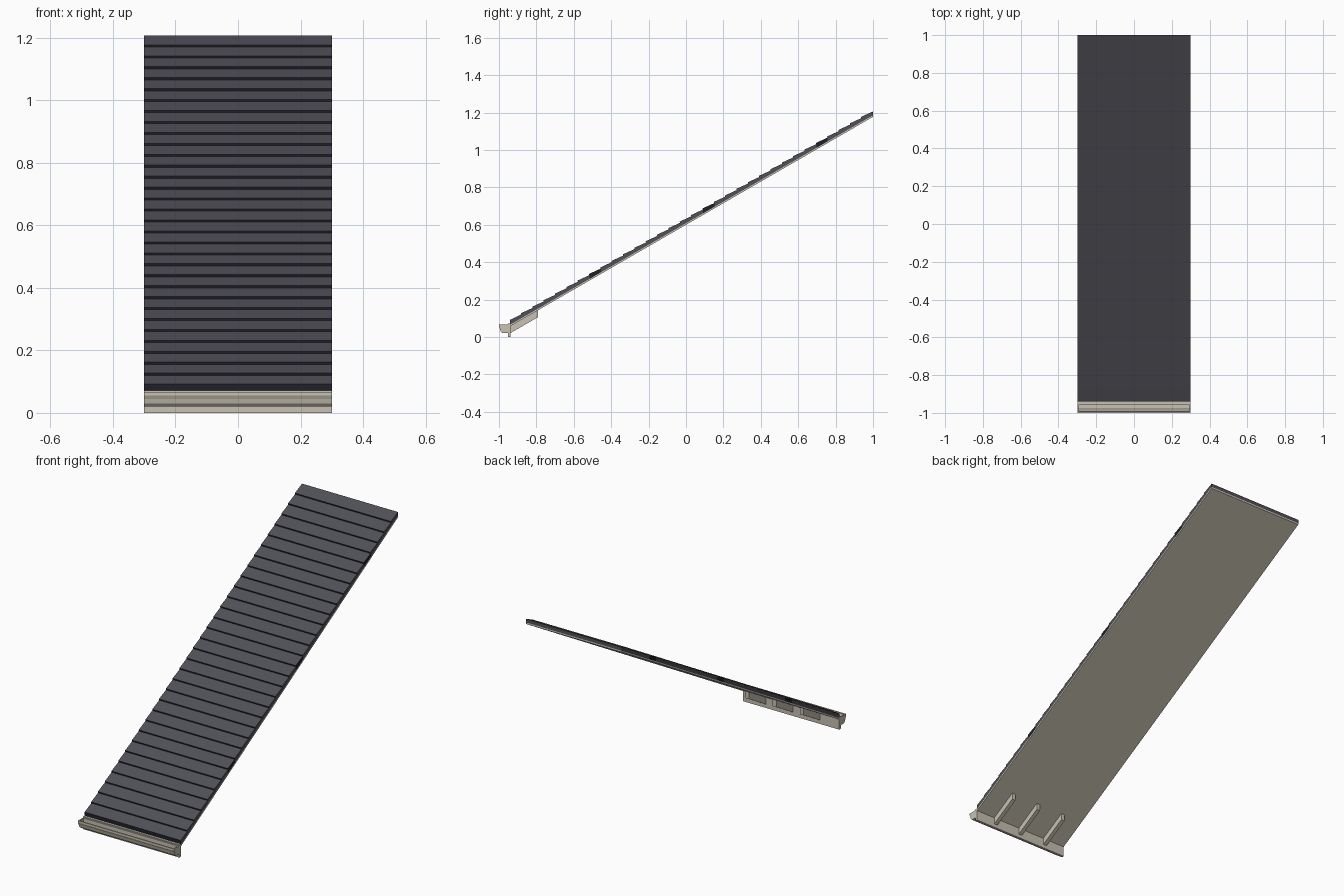
import bpy, bmesh, math

if "Cube" in bpy.data.objects:
    bpy.data.objects.remove(bpy.data.objects["Cube"])

HALF = 0.3                      # half width along x
SLOPE = math.tan(math.radians(30))
Y0, Y1 = -0.94, 1.0             # eave and ridge
ROWS = 32
STEP = (Y1 - Y0) / ROWS


def material(name, rgb):
    m = bpy.data.materials.new(name)
    m.diffuse_color = (*rgb, 1)
    m.use_nodes = True
    m.node_tree.nodes["Principled BSDF"].inputs["Base Color"].default_value = m.diffuse_color
    return m


SHINGLE = material("slate grey", (0.08, 0.08, 0.097))
DARK = material("dark shadow grey", (0.014, 0.014, 0.024))
TRIM = material("warm beige", (0.58, 0.54, 0.45))


def roof_z(y):
    """Height of the base plane of the shingles' upper surface."""
    return 1.206 + (y - Y1) * SLOPE


def add_prism(bm, profile, x0, x1):
    """Extrude a closed (y, z) profile along x; returns its faces."""
    a = [bm.verts.new((x0, y, z)) for y, z in profile]
    b = [bm.verts.new((x1, y, z)) for y, z in profile]
    n = len(profile)
    faces = [bm.faces.new(a), bm.faces.new(b[::-1])]
    for i in range(n):
        j = (i + 1) % n
        faces.append(bm.faces.new((a[i], b[i], b[j], a[j])))
    bmesh.ops.recalc_face_normals(bm, faces=faces)
    return faces


def finish(name, bm, mats):
    me = bpy.data.meshes.new(name)
    bm.to_mesh(me)
    bm.free()
    for m in mats:
        me.materials.append(m)
    ob = bpy.data.objects.new(name, me)
    bpy.context.collection.objects.link(ob)
    return ob


def prism(name, profile, x0=-HALF, x1=HALF, mat=TRIM):
    bm = bmesh.new()
    add_prism(bm, profile, x0, x1)
    return finish(name, bm, [mat])


# Shingle courses: raised lower edge with a dark butt, a few dark ends
bm = bmesh.new()
for i in range(ROWS):
    ya, yb = Y0 + i * STEP, Y0 + (i + 1) * STEP
    lip = 0.003 if i else 0.0
    drop = 0.02
    prof = [(ya, roof_z(ya) - drop), (yb, roof_z(yb) - drop),
            (yb, roof_z(yb)), (ya - lip, roof_z(ya) + 0.006)]
    for f in add_prism(bm, prof, -HALF, HALF):
        f.normal_update()
        butt = f.normal.y < -0.6 and f.normal.z < 0.3
        dark_end = i % 10 == 7 and abs(f.normal.x) > 0.9
        f.material_index = 1 if butt or dark_end else 0
finish("shingles", bm, [SHINGLE, DARK])

# Roof deck under the shingles
prism("roof_deck", [(Y0, roof_z(Y0) - 0.029), (Y1, roof_z(Y1) - 0.029),
                    (Y1, roof_z(Y1) - 0.0195), (Y0, roof_z(Y0) - 0.0195)])

# Fascia board
prism("fascia", [(-0.953, 0), (-0.939, 0), (-0.939, 0.072), (-0.953, 0.072)])

# Rafter tails
for k, x in enumerate((-0.17, 0, 0.17)):
    ya, yb = -0.94, -0.79
    prism(f"rafter_tail_{k + 1}",
          [(ya, 0.02), (yb, 0.02 + (yb - ya) * SLOPE),
           (yb, roof_z(yb) - 0.027), (ya, roof_z(ya) - 0.027)],
          x - 0.011, x + 0.011)

# Gutter: thin-walled trough with end caps
outer = [(-0.953, 0.066), (-0.953, 0.02), (-0.981, 0.02), (-0.991, 0.03),
         (-0.995, 0.045), (-1.0, 0.055), (-1.0, 0.066)]
inner = [(-0.993, 0.066), (-0.993, 0.056), (-0.989, 0.045), (-0.986, 0.033),
         (-0.979, 0.025), (-0.958, 0.025), (-0.958, 0.066)]
prism("gutter", outer + inner)
for name, x in (("gutter_cap_left", -HALF), ("gutter_cap_right", HALF - 0.006)):
    prism(name, outer, x, x + 0.006)
